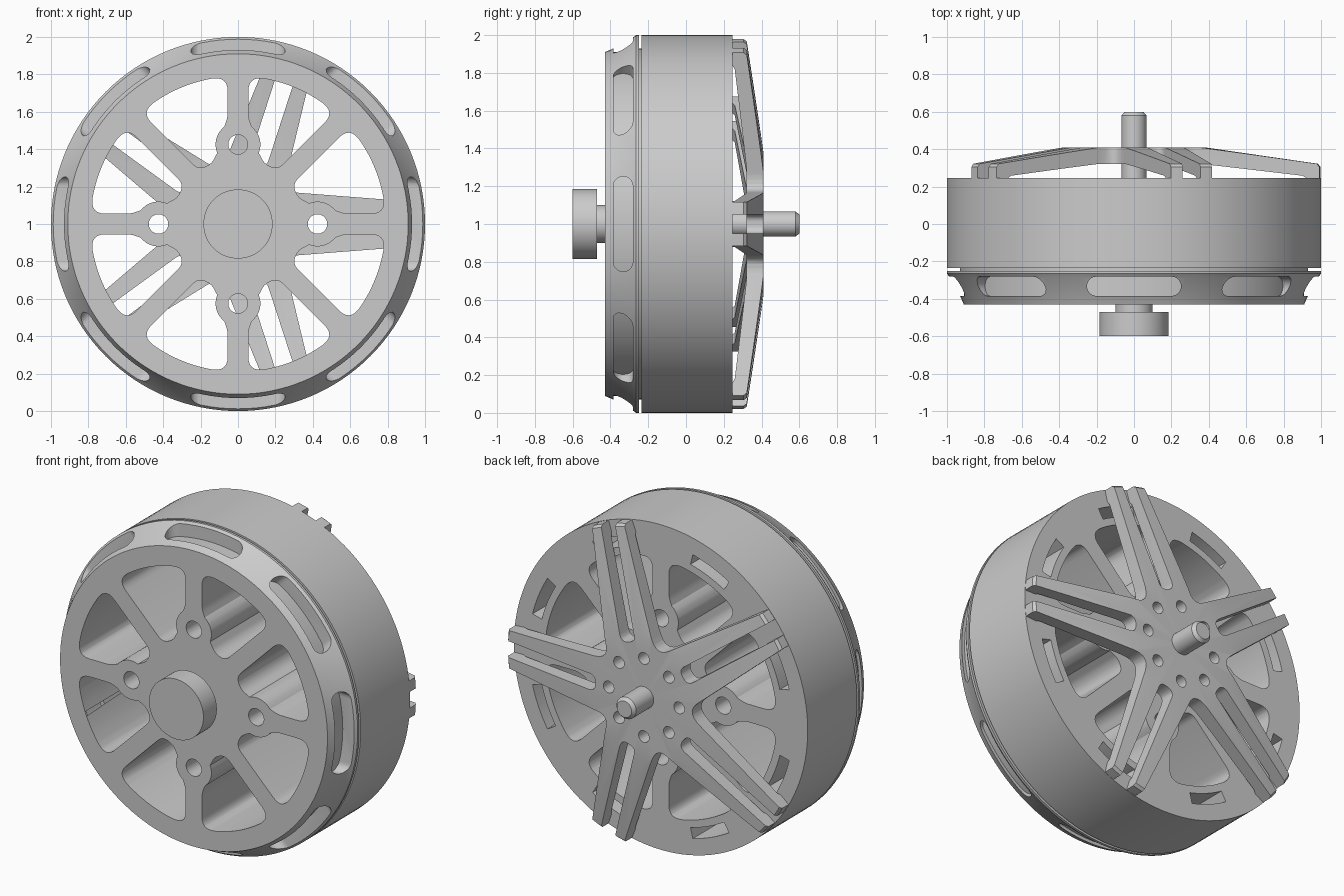
import bpy, bmesh, math
from math import sin, cos, pi, radians
from mathutils import Matrix, Vector

cube = bpy.data.objects.get("Cube")
if cube:
    bpy.data.objects.remove(cube)

CENTRE = Vector((0, 0, 1))

metal = bpy.data.materials.new("light grey metal")
metal.use_nodes = True
GREY = (0.6, 0.6, 0.6, 1)
metal.diffuse_color = GREY
metal.node_tree.nodes["Principled BSDF"].inputs["Base Color"].default_value = GREY


def finish(bm, name):
    bmesh.ops.recalc_face_normals(bm, faces=bm.faces)
    mesh = bpy.data.meshes.new(name)
    bm.to_mesh(mesh)
    bm.free()
    mesh.materials.append(metal)
    ob = bpy.data.objects.new(name, mesh)
    bpy.context.collection.objects.link(ob)
    return ob


def lathe(name, profile, steps=128):
    """Spin (radius, y) points about the motor axis."""
    bm = bmesh.new()
    verts = [bm.verts.new((r, y, 1)) for r, y in profile]
    edges = [bm.edges.new(pair) for pair in zip(verts, verts[1:])]
    if profile[0][0] > 0:
        edges.append(bm.edges.new((verts[-1], verts[0])))
    bmesh.ops.spin(bm, geom=verts + edges, cent=CENTRE, axis=(0, 1, 0),
                   angle=2 * pi, steps=steps)
    bmesh.ops.remove_doubles(bm, verts=bm.verts, dist=1e-5)
    return finish(bm, name)


def polar(r, a, cx=0, cz=0):
    return (cx + r * cos(a), cz + r * sin(a))


def arc(r, a0, a1, n, cx=0, cz=0):
    return [polar(r, a0 + (a1 - a0) * i / n, cx, cz) for i in range(n + 1)]


def circle(r, n, cx=0, cz=0):
    return arc(r, 0, 2 * pi, n, cx, cz)[:-1]


def rounded(points, steps=6):
    """Round each (x, z, cut) corner; corners without a cut stay sharp."""
    out = []
    for i, p in enumerate(points):
        if len(p) == 2:
            out.append(p)
            continue
        c = Vector(p[:2])
        a = c + (Vector(points[i - 1][:2]) - c).normalized() * p[2]
        b = c + (Vector(points[(i + 1) % len(points)][:2]) - c).normalized() * p[2]
        for k in range(steps + 1):
            t = k / steps
            out.append(tuple(a * (1 - t) ** 2 + c * 2 * t * (1 - t) + b * t * t))
    return out


def prism(bm, points, y0, y1, matrix=Matrix()):
    """Extrude an (x, z) outline along y, then place it about the axis."""
    place = Matrix.Translation(CENTRE) @ matrix
    front, back = [[bm.verts.new(place @ Vector((x, y, z))) for x, z in points]
                   for y in (y0, y1)]
    bm.faces.new(front)
    bm.faces.new(back[::-1])
    for i in range(len(points)):
        bm.faces.new((front[i - 1], back[i - 1], back[i], front[i]))


def turn(angle):
    return Matrix.Rotation(-angle, 4, 'Y')


def boolean(ob, tool, operation):
    """Bake the first solver that gives a usable solid."""
    tool.hide_render = True
    mod = ob.modifiers.new("cut", 'BOOLEAN')
    mod.operation, mod.object = operation, tool
    for solver in ('EXACT', 'MANIFOLD', 'FLOAT'):
        mod.solver = solver
        graph = bpy.context.evaluated_depsgraph_get()
        graph.update()
        mesh = bpy.data.meshes.new_from_object(ob.evaluated_get(graph))
        if len(mesh.polygons) > 40:
            ob.modifiers.remove(mod)
            ob.data = mesh
            break
    bpy.data.objects.remove(tool)


# Rotor can and bell, one turned solid with a groove between them
rotor = lathe("rotor_housing", [
    (0, -.43), (.91, -.43), (.925, -.395), (.985, -.285), (1, -.265), (1, -.25),
    (.93, -.25), (.93, -.235), (1, -.235), (1, .245), (0, .245)])

# Window outline beside one spoke, with half of a bolt lug
R_OUT, R_IN, HALF = .79, .355, .055
a_diag = radians(45) + math.asin(HALF / R_OUT)
a_spoke = radians(90) - math.asin(HALF / R_OUT)
a_in = radians(45) + math.asin(HALF / R_IN)
pad = .12
window = [(*polar(R_OUT, a_diag), .08)]
window += arc(R_OUT, a_diag + pad, a_spoke - pad, 12)
window += [(*polar(R_OUT, a_spoke), .08), (HALF, .57, .03)]
window += arc(.12, radians(52), radians(-22), 8, 0, .425)
window += [(.14, .325, .025), (*polar(R_IN, a_in), .05)]
window = rounded(window)

windows, bolts, slots, vents = [bmesh.new() for _ in range(4)]
for q in range(4):
    spin = turn(q * pi / 2)
    prism(windows, window, -.6, .4, spin)
    prism(windows, [(-x, z) for x, z in window], -.6, .4, spin)
    # Bolt hole in each lug
    prism(bolts, circle(.052, 32, 0, .425), -.6, .4, spin)

# Arc slots in the back and rounded vents in the bell
slot = arc(.9, radians(81.5), radians(98.5), 8) + arc(.835, radians(98.5), radians(81.5), 8)
vent = arc(.052, -pi / 2, pi / 2, 10, .2, 0) + arc(.052, pi / 2, 3 * pi / 2, 10, -.2, 0)
for k in range(8):
    prism(slots, slot, -.2, .4, turn((k + .5) * pi / 4))
    radial = Matrix.Translation((0, -.333, 0)) @ Matrix.Rotation(pi / 2, 4, 'X')
    prism(vents, vent, .86, 1.1, turn(k * pi / 4) @ radial)
for cutter in (windows, bolts, slots, vents):
    boolean(rotor, finish(cutter, "rotor_cutter"), 'DIFFERENCE')

# Curved floor behind the vents
vent_floor = lathe("vent_floor_ring", [(.8, -.41), (.91, -.41), (.91, -.27), (.8, -.27)])

# Rear mount: five slotted arms, tapered towards the rim
outline = []
for k in range(5):
    a = k * 2 * pi / 5
    local = [(1.02, -.113), (1.02, -.05), (.33, -.05, .045),
             (.33, .05, .045), (1.02, .05), (1.02, .113)]
    for p in local:
        x, z = p[0] * cos(a) - p[1] * sin(a), p[0] * sin(a) + p[1] * cos(a)
        outline.append((x, z, *p[2:]))
    outline.append((*polar(.295, a + pi / 5), .09))
bm = bmesh.new()
prism(bm, rounded(outline), .2, .5)
mount = finish(bm, "rear_mount")
envelope = lathe("mount_envelope", [
    (0, .41), (.38, .41), (.985, .322), (.998, .305), (.998, .245),
    (.93, .245), (.91, .258), (.4, .32), (0, .32)])
boolean(mount, envelope, 'INTERSECT')
holes = bmesh.new()
for k in range(8):
    prism(holes, circle(.036, 24, .24, 0), .2, .5, turn(k * pi / 4))
boolean(mount, finish(holes, "mount_hole_cutter"), 'DIFFERENCE')

# Shaft with a chamfered rear end, front collar and cap
shaft = lathe("shaft", [(0, .2), (.067, .2), (.067, .58), (.05, .6), (0, .6)], 48)
cap = lathe("front_cap", [(0, -.4), (.1, -.4), (.1, -.47), (.185, -.47),
                          (.185, -.6), (0, -.6)], 64)

# Smooth curved walls, crisp edges
bpy.ops.object.select_all(action='DESELECT')
for ob in (rotor, vent_floor, mount, shaft, cap):
    ob.select_set(True)
bpy.context.view_layer.objects.active = rotor
bpy.ops.object.shade_smooth_by_angle(angle=radians(25))
